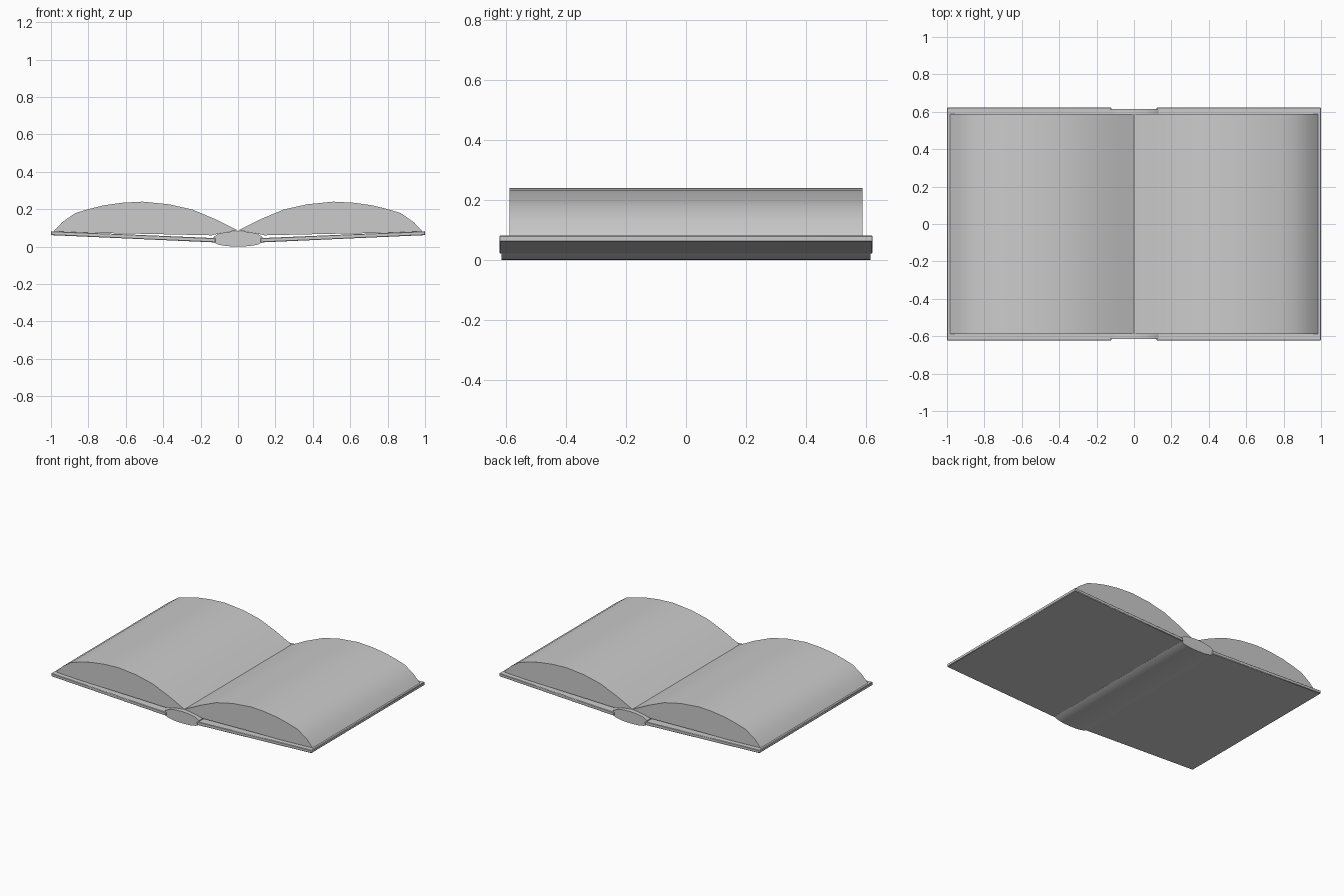
import bpy, bmesh

if "Cube" in bpy.data.objects:
    bpy.data.objects.remove(bpy.data.objects["Cube"])


def extrude_profile(name, profile, half_depth, mirror=False, bevel=0.0):
    """Sweep a closed x-z outline along y, optionally mirrored across x."""
    n = len(profile)
    bm = bmesh.new()
    front = [bm.verts.new((x, -half_depth, z)) for x, z in profile]
    back = [bm.verts.new((x, half_depth, z)) for x, z in profile]
    bm.faces.new(front)
    bm.faces.new(back[::-1])
    for i in range(n):
        j = (i + 1) % n
        bm.faces.new((front[i], back[i], back[j], front[j]))
    bmesh.ops.recalc_face_normals(bm, faces=bm.faces)
    mesh = bpy.data.meshes.new(name)
    bm.to_mesh(mesh)
    bm.free()
    obj = bpy.data.objects.new(name, mesh)
    bpy.context.collection.objects.link(obj)
    bpy.ops.object.select_all(action='DESELECT')
    obj.select_set(True)
    bpy.context.view_layer.objects.active = obj
    bpy.ops.object.shade_smooth_by_angle(angle=0.42)
    if bevel:
        mod = obj.modifiers.new("edge_rounding", 'BEVEL')
        mod.width = bevel
        mod.segments = 1
    if mirror:
        mod = obj.modifiers.new("mirror", 'MIRROR')
        mod.use_mirror_merge = False
    return obj


# Page blocks: arched top, sloped fore-edge, underside just above the cover
pages = [
    (0.0, 0.086), (0.12, 0.146), (0.245, 0.198), (0.37, 0.226),
    (0.51, 0.24), (0.62, 0.234), (0.72, 0.22), (0.80, 0.20), (0.87, 0.179),
    (0.94, 0.130), (0.985, 0.082),
    (0.88, 0.075), (0.5, 0.068), (0.14, 0.060), (0.10, 0.070), (0.05, 0.080),
]
extrude_profile("page_block", pages, 0.588, mirror=True)

# Cover boards: thin plates rising slightly towards the outer edges
cover = [(0.12, 0.022), (1.0, 0.061), (1.0, 0.082), (0.12, 0.045)]
extrude_profile("cover_board", cover, 0.622, mirror=True, bevel=0.003)

# Spine: lens-shaped body joining the two boards
right_top = [(0.13, 0.052), (0.105, 0.068), (0.06, 0.078)]
right_bottom = [(0.06, 0.002), (0.105, 0.010), (0.13, 0.022)]
spine = ([(0.0, 0.0)] + right_bottom + right_top + [(0.0, 0.082)]
         + [(-x, z) for x, z in reversed(right_top)]
         + [(-x, z) for x, z in reversed(right_bottom)])
extrude_profile("spine", spine, 0.615)
